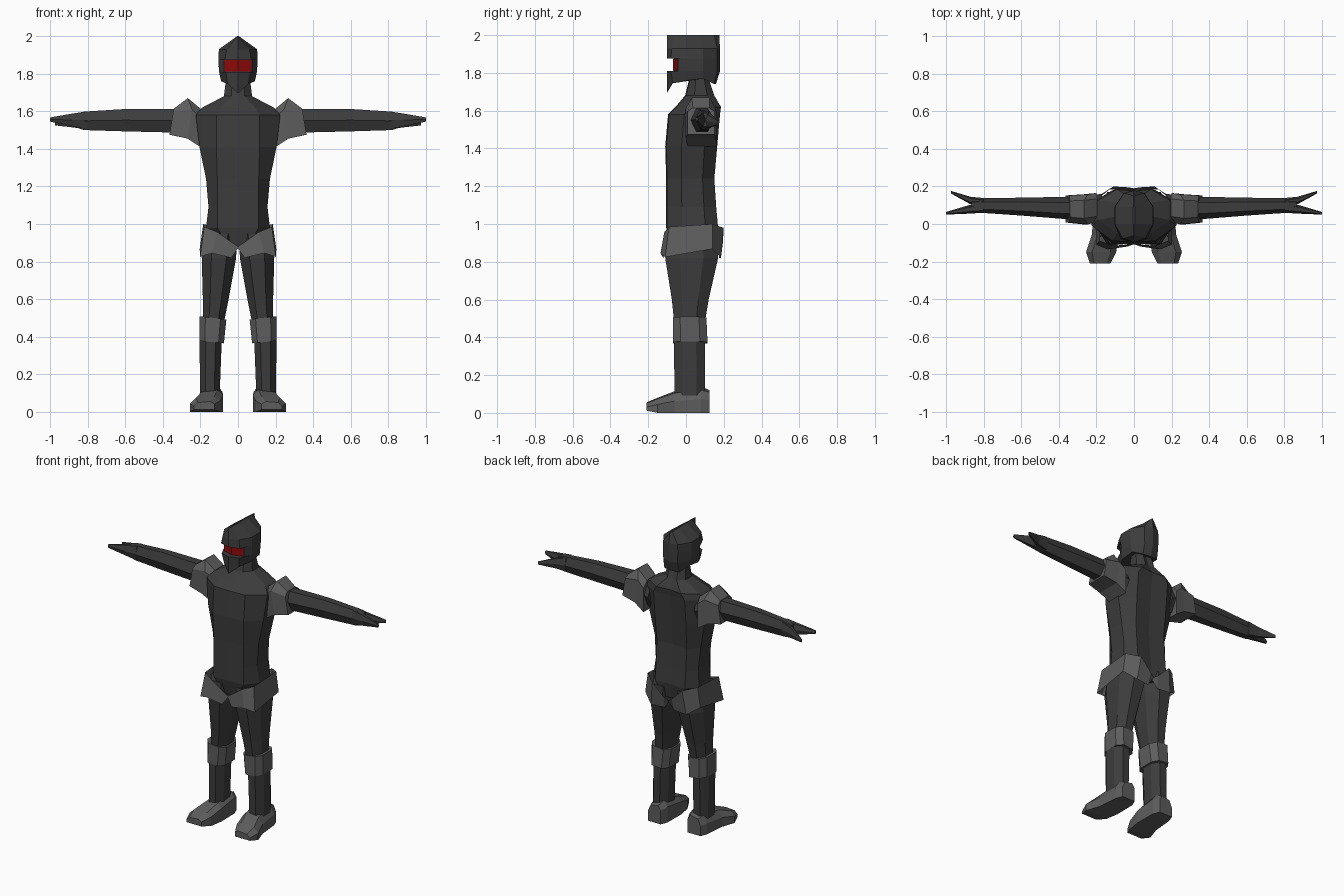
import bpy, bmesh


def material(name, rgb):
    m = bpy.data.materials.new(name)
    m.diffuse_color = (*rgb, 1)
    return m


DARK = material("dark_suit", (0.045, 0.045, 0.045))
GREY = material("armour_grey", (0.11, 0.11, 0.11))
RED = material("visor_red", (0.27, 0.003, 0.003))


def loft(name, rings, mat, caps=True, closed=True, sx=1):
    """Skin a list of equal-length point rings with flat faces."""
    bm = bmesh.new()
    vs = [[bm.verts.new((sx * x, y, z)) for x, y, z in r] for r in rings]
    n = len(rings[0])
    for a, b in zip(vs, vs[1:]):
        for i in range(n if closed else n - 1):
            j = (i + 1) % n
            bm.faces.new((a[i], a[j], b[j], b[i]))
    if caps:
        bm.faces.new(vs[0])
        bm.faces.new(vs[-1])
    bmesh.ops.remove_doubles(bm, verts=bm.verts, dist=0.0005)
    bmesh.ops.recalc_face_normals(bm, faces=bm.faces)
    me = bpy.data.meshes.new(name)
    bm.to_mesh(me)
    bm.free()
    me.materials.append(mat)
    ob = bpy.data.objects.new(name, me)
    bpy.context.collection.objects.link(ob)
    return ob


def pair(name, rings, mat, caps=True):
    loft(name + "_right", rings, mat, caps)
    loft(name + "_left", rings, mat, caps, sx=-1)


def sym(half):
    """Complete a half ring (front centre to back centre) across x = 0."""
    return half + [(-x, y, z) for x, y, z in half[-2:0:-1]]


def oct_z(x0, x1, y0, y1, z, c=0.28, tilt=0):
    """Horizontal chamfered ring, optionally rising with x."""
    dx, dy = (x1 - x0) * c, (y1 - y0) * c
    p = [(x0 + dx, y0), (x1 - dx, y0), (x1, y0 + dy), (x1, y1 - dy),
         (x1 - dx, y1), (x0 + dx, y1), (x0, y1 - dy), (x0, y0 + dy)]
    return [(x, y, z + tilt * (x - x0)) for x, y in p]


def hex_x(x, y0, y1, z0, z1):
    """Upright six-sided ring across the arm."""
    d, m = (y1 - y0) * 0.25, (z0 + z1) / 2
    return [(x, y0, m), (x, y0 + d, z0), (x, y1 - d, z0),
            (x, y1, m), (x, y1 - d, z1), (x, y0 + d, z1)]


# Torso and neck: z, front y, back y, half width, flat front half width
def body_ring(z, yf, yb, w, a):
    k = yb - yf
    return sym([(0, yf - 0.005, z), (a, yf, z), (w, yf + 0.3 * k, z),
                (w, yf + 0.75 * k, z), (a, yb, z), (0, yb - 0.01, z)])


loft("torso", [body_ring(*r) for r in (
    (0.88, -0.08, 0.15, 0.10, 0.05), (0.98, -0.10, 0.17, 0.17, 0.11),
    (1.09, -0.10, 0.16, 0.157, 0.11), (1.24, -0.10, 0.15, 0.17, 0.11),
    (1.41, -0.105, 0.165, 0.205, 0.115), (1.58, -0.09, 0.18, 0.225, 0.115),
    (1.62, -0.05, 0.185, 0.19, 0.09), (1.68, 0.00, 0.15, 0.075, 0.035),
    (1.80, 0.03, 0.11, 0.06, 0.03))], DARK)

# Helmet: ridge on top, brow, recessed eye band, cheeks and chin
side = [(0.105, 0.0), (0.105, 0.09), (0.055, 0.165), (0, 0.18)]


def head_ring(z, front, s=1.0):
    return sym([(x, y, z) for x, y in front] + [(x * s, y, z) for x, y in side])


loft("helmet", [
    sym([(0, -0.10, 2.0), (0.003, -0.06, 2.0), (0.004, 0.0, 2.0),
         (0.004, 0.09, 2.0), (0.003, 0.15, 2.0), (0, 0.176, 2.0)]),
    head_ring(1.93, [(0, -0.10), (0.06, -0.075)], 0.97),
    head_ring(1.875, [(0, -0.10), (0.07, -0.08)]),
    head_ring(1.875, [(0, -0.065), (0.075, -0.042)]),
    head_ring(1.81, [(0, -0.065), (0.075, -0.042)], 0.96),
    head_ring(1.81, [(0, -0.10), (0.065, -0.08)], 0.96),
    sym([(0, -0.10, 1.695), (0.055, -0.07, 1.745), (0.09, 0.0, 1.76),
         (0.088, 0.09, 1.77), (0.055, 0.15, 1.74), (0, 0.158, 1.74)])], DARK)
loft("visor", [[(-0.073, -0.046, z), (0, -0.069, z), (0.073, -0.046, z)]
               for z in (1.812, 1.873)], RED, caps=False, closed=False)

# Hip guard: flared band dipping to a V at front and back
loft("hip_guard", [
    sym([(0, -0.108, 0.88), (0.03, -0.11, 0.9), (0.11, -0.115, 0.957),
         (0.18, -0.09, 0.985), (0.185, 0.14, 1.0), (0.11, 0.2, 0.98),
         (0.03, 0.195, 0.9), (0, 0.19, 0.88)]),
    sym([(0, -0.108, 0.87), (0.035, -0.12, 0.82), (0.14, -0.135, 0.845),
         (0.202, -0.11, 0.825), (0.204, 0.14, 0.868), (0.13, 0.185, 0.82),
         (0.035, 0.175, 0.82), (0, 0.17, 0.87)])], GREY, caps=False)

# Legs, knee guards and boots
pair("upper_leg", [oct_z(0.005, 0.18, -0.10, 0.165, 0.95),
                   oct_z(0.01, 0.193, -0.11, 0.17, 0.82),
                   oct_z(0.05, 0.187, -0.075, 0.12, 0.6),
                   oct_z(0.08, 0.187, -0.06, 0.095, 0.45)], DARK)
pair("knee_guard", [oct_z(0.062, 0.205, -0.07, 0.108, 0.492, 0.22, 0.12),
                    oct_z(0.075, 0.205, -0.07, 0.114, 0.365, 0.22, 0.1)], GREY)
pair("lower_leg", [oct_z(0.085, 0.205, -0.065, 0.10, 0.42),
                   oct_z(0.098, 0.202, -0.06, 0.10, 0.08)], DARK)


def boot_ring(y, x0, x1, z0, zi, zo):
    d = (x1 - x0) * 0.2
    return [(x0, y, z0), (x1, y, z0), (x1, y, zo * 0.6), (x1 - d, y, zo),
            (x0 + d, y, zi), (x0, y, zi * 0.75)]


pair("boot", [boot_ring(*r) for r in (
    (0.125, 0.10, 0.195, 0, 0.12, 0.11), (0.08, 0.082, 0.212, 0, 0.14, 0.12),
    (-0.06, 0.08, 0.225, 0, 0.115, 0.105), (-0.15, 0.095, 0.255, 0, 0.08, 0.075),
    (-0.21, 0.125, 0.235, 0.012, 0.055, 0.05))], GREY)

# Arms with two-pronged hands
pair("arm", [hex_x(*r) for r in (
    (0.17, 0.0, 0.16, 1.43, 1.6), (0.35, 0.025, 0.145, 1.487, 1.612),
    (0.60, 0.045, 0.14, 1.493, 1.612), (0.82, 0.06, 0.138, 1.5, 1.598),
    (0.865, 0.065, 0.135, 1.515, 1.588))], DARK)
pair("front_prong", [hex_x(*r) for r in (
    (0.80, 0.06, 0.11, 1.505, 1.6), (0.88, 0.055, 0.10, 1.52, 1.588),
    (1.0, 0.05, 0.064, 1.545, 1.567))], DARK)
pair("back_prong", [hex_x(*r) for r in (
    (0.80, 0.09, 0.138, 1.505, 1.597), (0.87, 0.105, 0.145, 1.513, 1.58),
    (0.975, 0.163, 0.176, 1.525, 1.545))], DARK)


# Shoulder pads: peaked band around the top of the arm
def pad_ring(xt, xm, xb, y0, y1, zt, zm, zb):
    d = (y1 - y0) * 0.2
    return [(xm, y0, zm), (xb, y0, zb), (xb, y1, zb), (xm, y1, zm),
            (xt, y1 - d, zt), (xt, y0 + d, zt)]


pair("shoulder_pad", [
    pad_ring(0.195, 0.2, 0.2, 0.01, 0.165, 1.61, 1.57, 1.41),
    pad_ring(0.267, 0.245, 0.27, -0.002, 0.158, 1.67, 1.61, 1.455),
    pad_ring(0.34, 0.345, 0.365, 0.008, 0.152, 1.615, 1.595, 1.475)], GREY)
